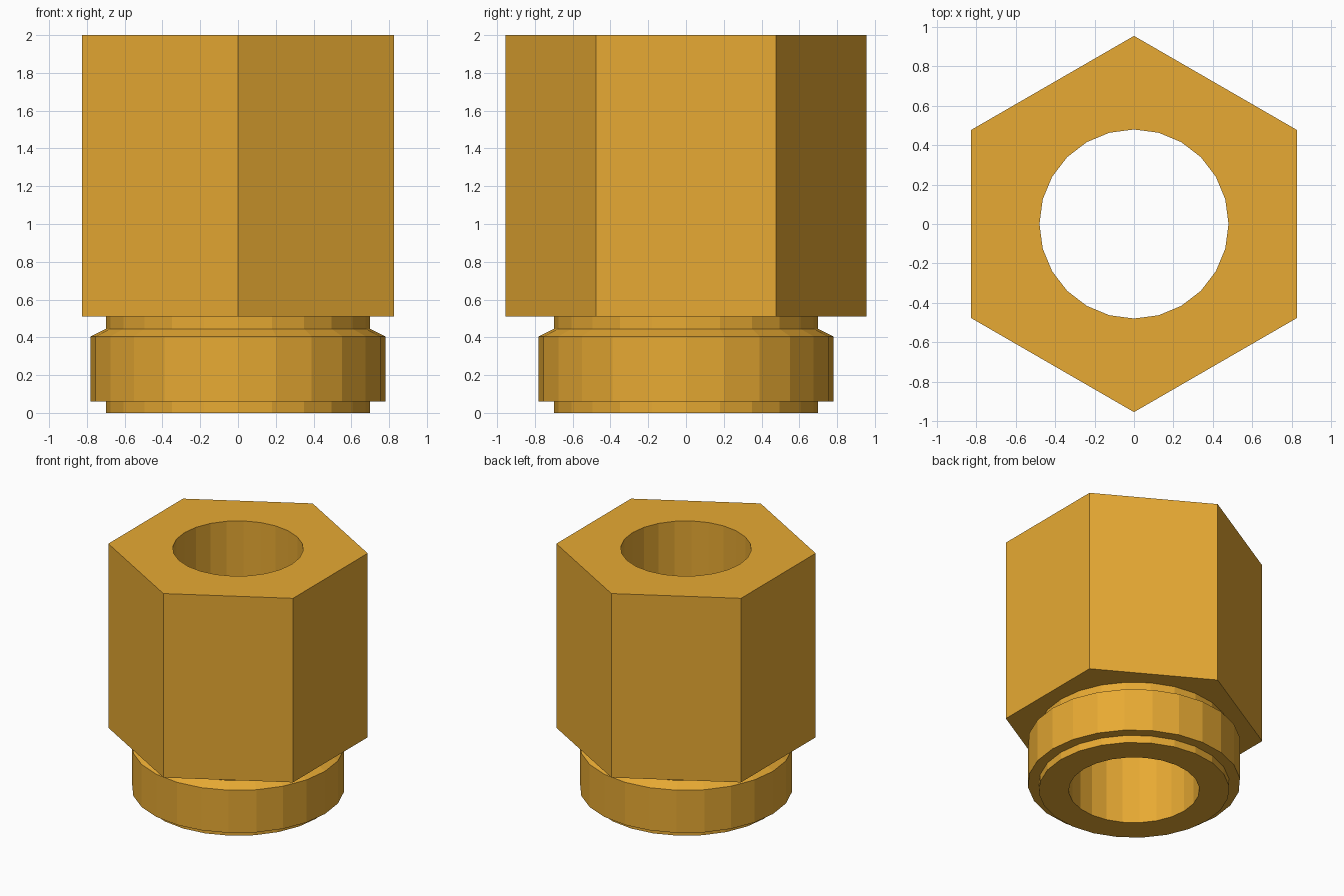
import bpy, bmesh
from math import sin, cos, pi

if "Cube" in bpy.data.objects:
    bpy.data.objects.remove(bpy.data.objects["Cube"])

SIDES = 24
BORE = 0.48
HEX_R = 0.955
bm = bmesh.new()


def ring(radius, z, n=SIDES):
    # Start on +y so that hexagon corners line up with circle points
    angles = [pi / 2 + 2 * pi * i / n for i in range(n)]
    return [bm.verts.new((radius * cos(a), radius * sin(a), z)) for a in angles]


def bridge(a, b):
    n = len(a)
    for i in range(n):
        j = (i + 1) % n
        bm.faces.new((a[i], a[j], b[j], b[i]))


def hex_cap(hexagon, circle):
    # Flat face between a hexagon and a round hole, one sector per hexagon side
    step = SIDES // 6
    for k in range(6):
        arc = [circle[(k * step + i) % SIDES] for i in range(step, -1, -1)]
        bm.faces.new([hexagon[k], hexagon[(k + 1) % 6]] + arc)


# Round spigot with raised collar, from the bottom up
profile = [(BORE, 0), (0.70, 0), (0.70, 0.06), (0.78, 0.06),
           (0.78, 0.405), (0.70, 0.445), (0.70, 0.51)]
rings = [ring(r, z) for r, z in profile]
for lower, upper in zip(rings, rings[1:]):
    bridge(lower, upper)

# Hexagonal body
hex_bottom, hex_top = ring(HEX_R, 0.51, 6), ring(HEX_R, 2.0, 6)
hex_cap(hex_bottom, rings[-1])
bridge(hex_bottom, hex_top)

# Top face and through bore
bore_top = ring(BORE, 2.0)
hex_cap(hex_top, bore_top)
bridge(bore_top, rings[0])

bmesh.ops.recalc_face_normals(bm, faces=bm.faces[:])
mesh = bpy.data.meshes.new("hex_fitting")
bm.to_mesh(mesh)
bm.free()
fitting = bpy.data.objects.new("hex_fitting", mesh)
bpy.context.collection.objects.link(fitting)

# Brass colour
brass = bpy.data.materials.new("brass")
brass.diffuse_color = (0.80, 0.40, 0.033, 1)
brass.use_nodes = True
brass.node_tree.nodes["Principled BSDF"].inputs["Base Color"].default_value = brass.diffuse_color
mesh.materials.append(brass)
